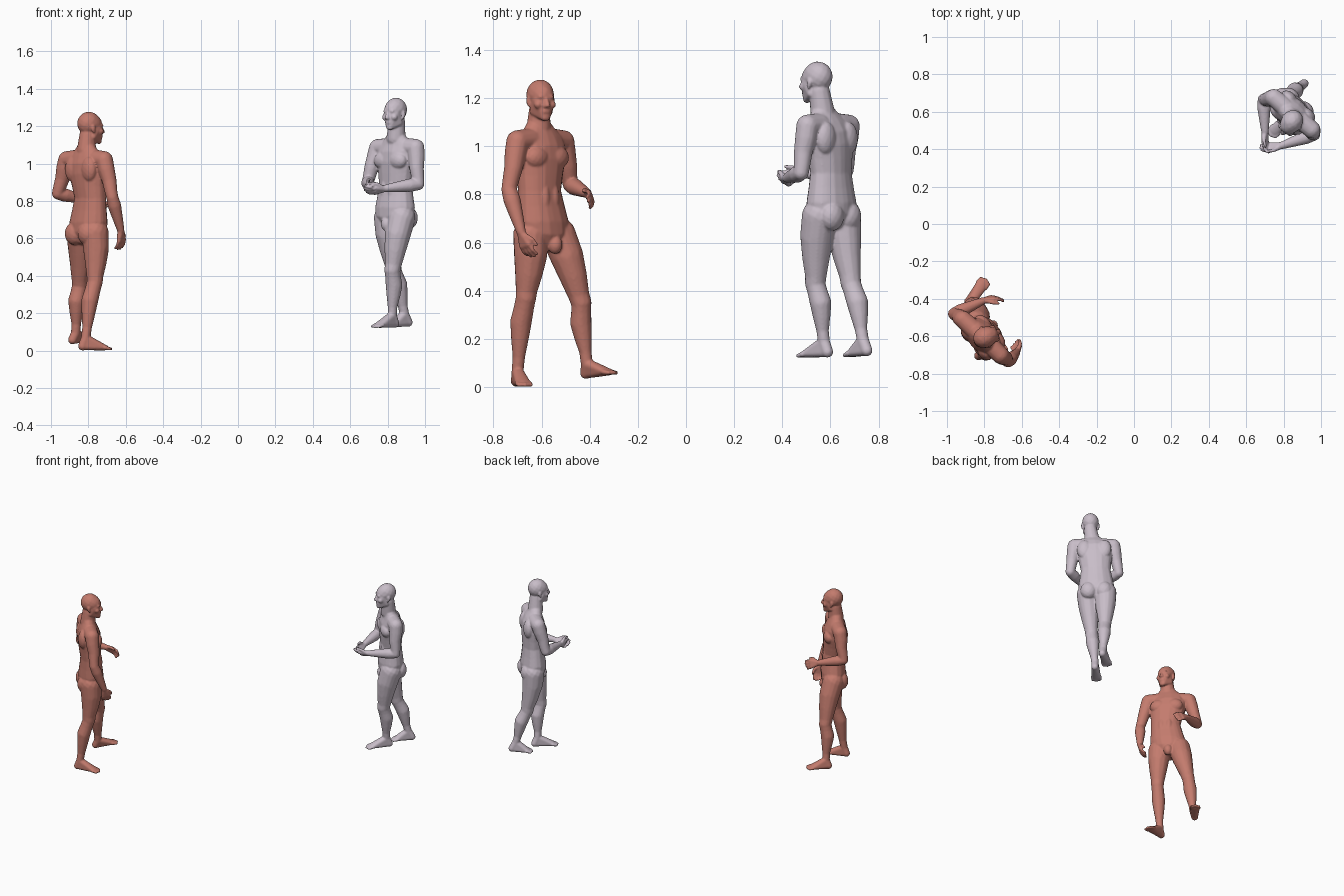
import bpy, bmesh, math
from mathutils import Vector as V, Matrix

if "Cube" in bpy.data.objects:
    bpy.data.objects.remove(bpy.data.objects["Cube"])

# evenly spread directions, used to make every rounded form
DIRS = []
for i in range(90):
    h = 1 - 2 * (i + 0.5) / 90
    a = i * math.pi * (3 - math.sqrt(5))
    s = math.sqrt(1 - h * h)
    DIRS.append(V((s * math.cos(a), s * math.sin(a), h)))


def hull(bm, balls, yaw=0.0):
    """Convex skin round some (centre, radius or half sizes) balls."""
    rot = Matrix.Rotation(yaw, 3, 'Z')
    part = bmesh.new()
    for c, r in balls:
        r = (r, r, r) if isinstance(r, (int, float)) else r
        for d in DIRS:
            part.verts.new(V(c) + rot @ V((d.x * r[0], d.y * r[1], d.z * r[2])))
    bmesh.ops.convex_hull(part, input=part.verts[:])
    loose = [v for v in part.verts if not v.link_faces]
    bmesh.ops.delete(part, geom=loose, context='VERTS')
    bmesh.ops.recalc_face_normals(part, faces=part.faces[:])
    me = bpy.data.meshes.new("part")
    part.to_mesh(me)
    part.free()
    bm.from_mesh(me)
    bpy.data.meshes.remove(me)


def chain(bm, balls, yaw=0.0):
    for pair in zip(balls, balls[1:]):
        hull(bm, pair, yaw)


def limb(bm, a, b, profile, push):
    """Tapered limb; profile rows are (position, radius, muscle offset)."""
    a, b = V(a), V(b)
    chain(bm, [(a.lerp(b, t) + push * o, r) for t, r, o in profile])


THIGH = [(0, .074, 0), (.3, .07, .008), (.6, .058, .006), (.88, .045, 0), (1, .043, 0)]
SHIN = [(0, .042, 0), (.15, .042, -.006), (.33, .045, -.014), (.55, .037, -.009),
        (.8, .026, -.002), (1, .025, 0)]
UPPER_ARM = [(0, .047, 0), (.25, .045, 0), (.55, .039, .004), (.85, .034, 0), (1, .032, 0)]
FOREARM = [(0, .032, 0), (.25, .036, 0), (.55, .03, 0), (1, .02, 0)]
TORSO = [(-.04, .075, .06), (.08, .117, .084), (.2, .123, .086), (.35, .112, .077),
         (.5, .102, .071), (.65, .11, .076), (.8, .122, .08), (.93, .124, .075),
         (1.02, .11, .06), (1.1, .075, .046), (1.17, .046, .04)]


def hand(bm, wrist, tip, palm, side):
    wrist, palm = V(wrist), V(palm)
    d = (V(tip) - wrist).normalized()
    palm = (palm - d * palm.dot(d)).normalized()
    thumb = d.cross(palm) * side
    hull(bm, [(wrist, .018)] + [(wrist + d * .06 + thumb * k, .011) for k in (-.021, .021)])
    for i in range(4):
        k = .023 - .0155 * i
        length = (.05, .056, .052, .042)[i]
        base = wrist + d * .06 + thumb * k
        mid = base + d * length * .55 + thumb * k * .15 + palm * .008
        chain(bm, [(base, .0085), (mid, .0075),
                   (mid + d * length * .4 + palm * .016, .0065)])
    chain(bm, [(wrist + d * .02 + thumb * .012, .013),
               (wrist + d * .045 + thumb * .036 + palm * .012, .0095),
               (wrist + d * .072 + thumb * .041 + palm * .022, .0075)])


def foot(bm, ankle, heel, toe):
    ankle, heel, toe = V(ankle), V(heel), V(toe)
    d = (toe - heel).normalized()
    yaw = math.atan2(d.y, d.x)
    left = V((-d.y, d.x, 0)).normalized()
    up = V((0, 0, 1))
    back = heel + d * .025 + up * .024
    ball = toe - d * .048 + up * .016
    hull(bm, [(ankle, .025), (back, (.025, .024, .024))], yaw)
    hull(bm, [(ankle, .024), (back, .022), (ball, (.025, .033, .015))], yaw)
    for i in range(5):
        k = -.026 + .013 * i
        hull(bm, [(ball + left * k, .011),
                  (toe - d * (.01 + abs(k) * .4) + left * k + up * .009, .0085)], yaw)


def head(bm, centre, neck, yaw):
    rot = Matrix.Rotation(yaw, 3, 'Z')

    def at(x, y, z):
        return V(centre) + rot @ V((x, y, z))

    # skull, face and jaw
    hull(bm, [(at(-.008, 0, .026), (.064, .057, .064)),
              (at(.008, 0, .02), (.058, .052, .058))], yaw)
    hull(bm, [(at(.026, 0, 0), (.04, .049, .045)), (at(.05, 0, -.07), (.014, .02, .014)),
              (at(.004, .036, -.045), .014), (at(.004, -.036, -.045), .014)], yaw)
    # nose, mouth, brow, cheeks and ears
    hull(bm, [(at(.064, 0, .008), .006), (at(.077, 0, -.018), .008),
              (at(.068, .009, -.021), .007), (at(.068, -.009, -.021), .007)])
    for z in (-.037, -.046):
        hull(bm, [(at(.061, 0, z), (.008, .019, .005))], yaw)
    hull(bm, [(at(.055, .025, .017), .01), (at(.055, -.025, .017), .01)])
    for s in (-1, 1):
        hull(bm, [(at(.046, s * .03, -.015), .018)])
        hull(bm, [(at(-.005, s * .056, .002), (.012, .007, .019)),
                  (at(0, s * .053, -.016), (.007, .006, .01))], yaw)
    # neck
    chain(bm, [(neck, .052), (at(-.016, 0, -.035), .043)])


def figure(name, mat, p):
    bm = bmesh.new()
    z0, z1 = p["levels"]

    def spine(t):
        k = min(max(t, 0), 1) * 2
        a, b, c = [V(q) for q in p["spine"]]
        xy = a.lerp(b, k) if k < 1 else b.lerp(c, k - 1)
        if t > 1:
            n = V(p["neck"][:2])
            xy = c.lerp(n, (t - 1) / .17)
        return V((xy.x, xy.y, z0 + t * (z1 - z0)))

    # torso
    yaw = p["yaw"]
    rot = Matrix.Rotation(yaw, 3, 'Z')
    fwd = rot @ V((1, 0, 0))
    chain(bm, [(spine(t), (d, w, .02)) for t, w, d in TORSO], yaw)

    # chest, shoulder blade and seat muscles
    def muscle(t, x, y, size):
        hull(bm, [(spine(t) + rot @ V((x, y, 0)), size)], yaw)

    for s in (-1, 1):
        muscle(.82, .045, s * .054, (.038, .058, .048))
        muscle(.86, -.045, s * .066, (.036, .05, .07))
        muscle(.06, -.05, s * .052, (.048, .056, .062))
        muscle(.42, .035, s * .025, (.042, .032, .09))
    muscle(-.02, .062, 0, (.032, .03, .04))
    head(bm, p["head"], p["neck"], p["gaze"])

    # arms and legs, right then left
    for side, key in ((1, "right"), (-1, "left")):
        shoulder, elbow, wrist, tip, palm = p[key + "_arm"]
        limb(bm, shoulder, elbow, UPPER_ARM, fwd)
        limb(bm, elbow, wrist, FOREARM, fwd)
        hand(bm, wrist, tip, palm, side)
        hull(bm, [(shoulder, .047), (spine(1.0).lerp(V(shoulder), .45), .05)])
        hip, knee, ankle, heel, toe = p[key + "_leg"]
        limb(bm, hip, knee, THIGH, fwd)
        limb(bm, knee, ankle, SHIN, fwd)
        foot(bm, ankle, heel, toe)

    me = bpy.data.meshes.new(name)
    bm.to_mesh(me)
    bm.free()
    me.materials.append(mat)
    ob = bpy.data.objects.new(name, me)
    bpy.context.collection.objects.link(ob)
    # fuse all parts into one soft skin
    skin = ob.modifiers.new("skin", 'REMESH')
    skin.mode = 'VOXEL'
    skin.voxel_size = .005
    skin.use_smooth_shade = True
    soft = ob.modifiers.new("soften", 'SMOOTH')
    soft.factor = .5
    soft.iterations = 4


def material(name, rgb):
    m = bpy.data.materials.new(name)
    m.use_nodes = True
    m.diffuse_color = (*rgb, 1)
    m.node_tree.nodes["Principled BSDF"].inputs["Base Color"].default_value = (*rgb, 1)
    return m


# striding man with one arm bent
figure("striding_man", material("terracotta", (.55, .2, .155)), dict(
    levels=(.6, 1.03), yaw=math.radians(41), gaze=math.radians(22),
    spine=[(-.805, -.585), (-.79, -.608), (-.812, -.605)],
    neck=(-.81, -.612, 1.07), head=(-.79, -.603, 1.188),
    right_arm=[(-.715, -.7, 1.02), (-.672, -.735, .82), (-.627, -.685, .645),
               (-.62, -.65, .53), (-.7, .7, 0)],
    left_arm=[(-.915, -.51, 1.02), (-.963, -.48, .84), (-.81, -.412, .805),
              (-.7, -.38, .77), (.4, -.7, -.4)],
    right_leg=[(-.765, -.645, .63), (-.765, -.665, .37), (-.815, -.7, .065),
               (-.855, -.71, 0), (-.67, -.665, 0)],
    left_leg=[(-.845, -.53, .63), (-.845, -.435, .35), (-.868, -.412, .095),
              (-.9, -.435, .03), (-.785, -.29, .052)]))

# standing man with both hands held in front
figure("standing_man", material("pale_lavender", (.58, .51, .58)), dict(
    levels=(.685, 1.09), yaw=math.radians(227), gaze=math.radians(232),
    spine=[(.837, .605), (.842, .602), (.848, .59)],
    neck=(.845, .568, 1.135), head=(.84, .542, 1.263),
    right_arm=[(.748, .675, 1.085), (.693, .665, .9), (.7, .495, .885),
               (.702, .38, .86), (.7, -.7, .2)],
    left_arm=[(.95, .505, 1.085), (.964, .478, .89), (.79, .42, .868),
              (.68, .4, .845), (-.5, .5, .6)],
    right_leg=[(.8, .655, .71), (.832, .685, .43), (.89, .735, .195),
               (.93, .765, .128), (.79, .668, .122)],
    left_leg=[(.875, .555, .71), (.825, .537, .43), (.825, .573, .187),
              (.855, .605, .122), (.722, .468, .12)]))
